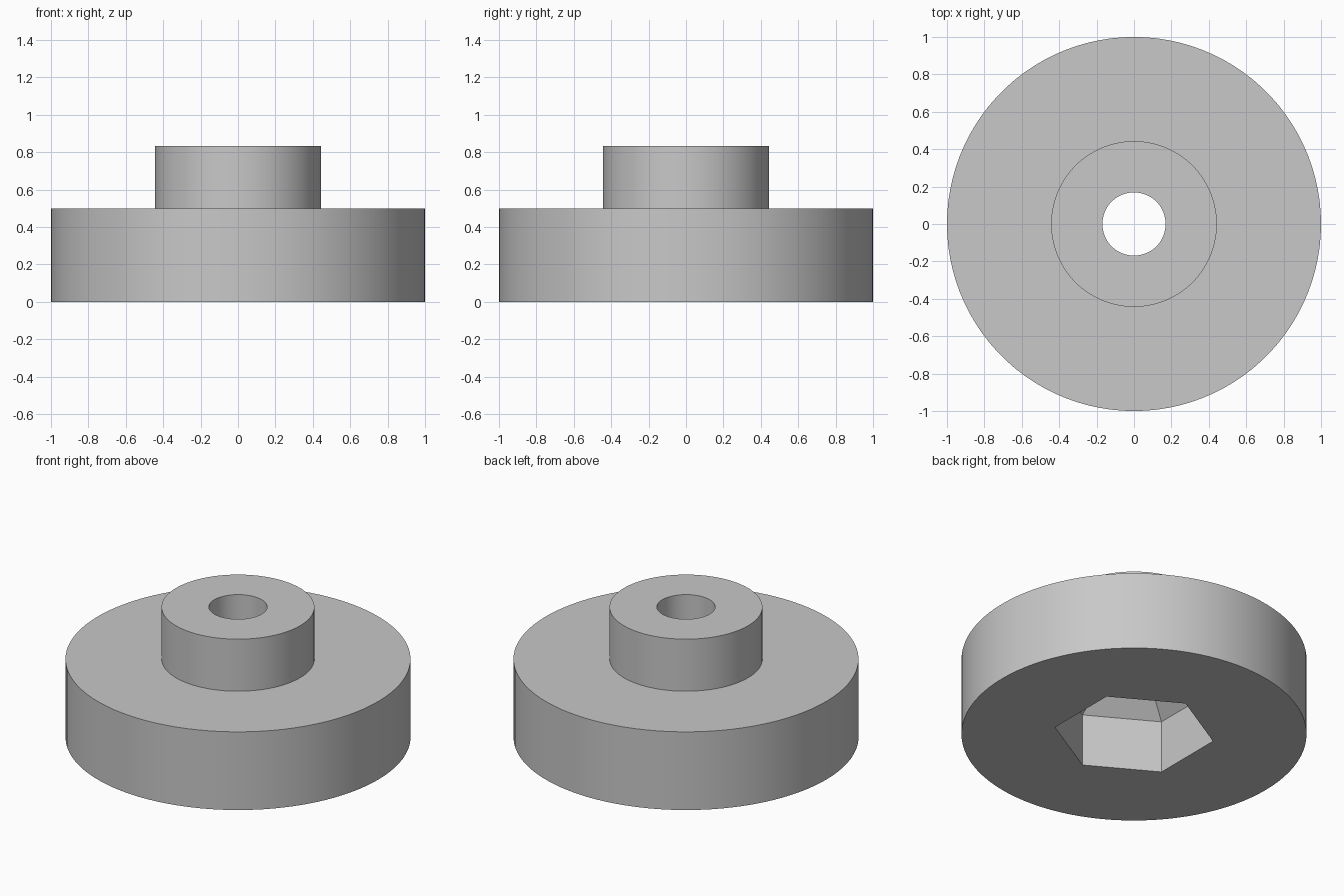
import bpy, bmesh, math

if "Cube" in bpy.data.objects:
    bpy.data.objects.remove(bpy.data.objects["Cube"], do_unlink=True)

grey = bpy.data.materials.new("light grey")
grey.use_nodes = True
colour = (0.58, 0.58, 0.58, 1)
grey.diffuse_color = colour
grey.node_tree.nodes["Principled BSDF"].inputs["Base Color"].default_value = colour


def turned(name, profile, sides, turn=0.0):
    """Closed solid from (radius, height) rings, listed bottom to top."""
    bm = bmesh.new()
    rings = []
    for r, z in profile:
        angles = [turn + math.tau * i / sides for i in range(sides)]
        rings.append([bm.verts.new((r * math.cos(a), r * math.sin(a), z)) for a in angles])
    for low, high in zip(rings, rings[1:]):
        for i in range(sides):
            j = (i + 1) % sides
            bm.faces.new((low[i], low[j], high[j], high[i]))
    bm.faces.new(rings[0][::-1])
    bm.faces.new(rings[-1])
    bmesh.ops.recalc_face_normals(bm, faces=bm.faces)
    mesh = bpy.data.meshes.new(name)
    bm.to_mesh(mesh)
    bm.free()
    mesh.materials.append(grey)
    obj = bpy.data.objects.new(name, mesh)
    bpy.context.collection.objects.link(obj)
    return obj


# Wide disc with a raised collar
knob = turned("knob_body", [(1, 0), (1, 0.5), (0.443, 0.5), (0.443, 0.833)], 100)

# Six-sided pocket tapering up into the round bore
pocket = turned("nut_pocket_cutter",
                [(0.465, -0.1), (0.465, 0.335), (0.15, 0.61)], 6, math.radians(30))
bore = turned("bore_cutter", [(0.169, -0.2), (0.169, 1)], 64)

for cutter in (pocket, bore):
    cutter.hide_render = True
    cut = knob.modifiers.new(cutter.name, 'BOOLEAN')
    cut.operation = 'DIFFERENCE'
    cut.solver = 'EXACT'
    cut.object = cutter

# Bake the cuts and drop the cutters
bpy.context.view_layer.update()
baked = bpy.data.meshes.new_from_object(knob.evaluated_get(bpy.context.evaluated_depsgraph_get()))
knob.modifiers.clear()
knob.data = baked
for cutter in (pocket, bore):
    bpy.data.objects.remove(cutter, do_unlink=True)

# Soft round walls, crisp edges
bpy.ops.object.select_all(action='DESELECT')
knob.select_set(True)
bpy.context.view_layer.objects.active = knob
bpy.ops.object.shade_smooth_by_angle(angle=math.radians(25))
